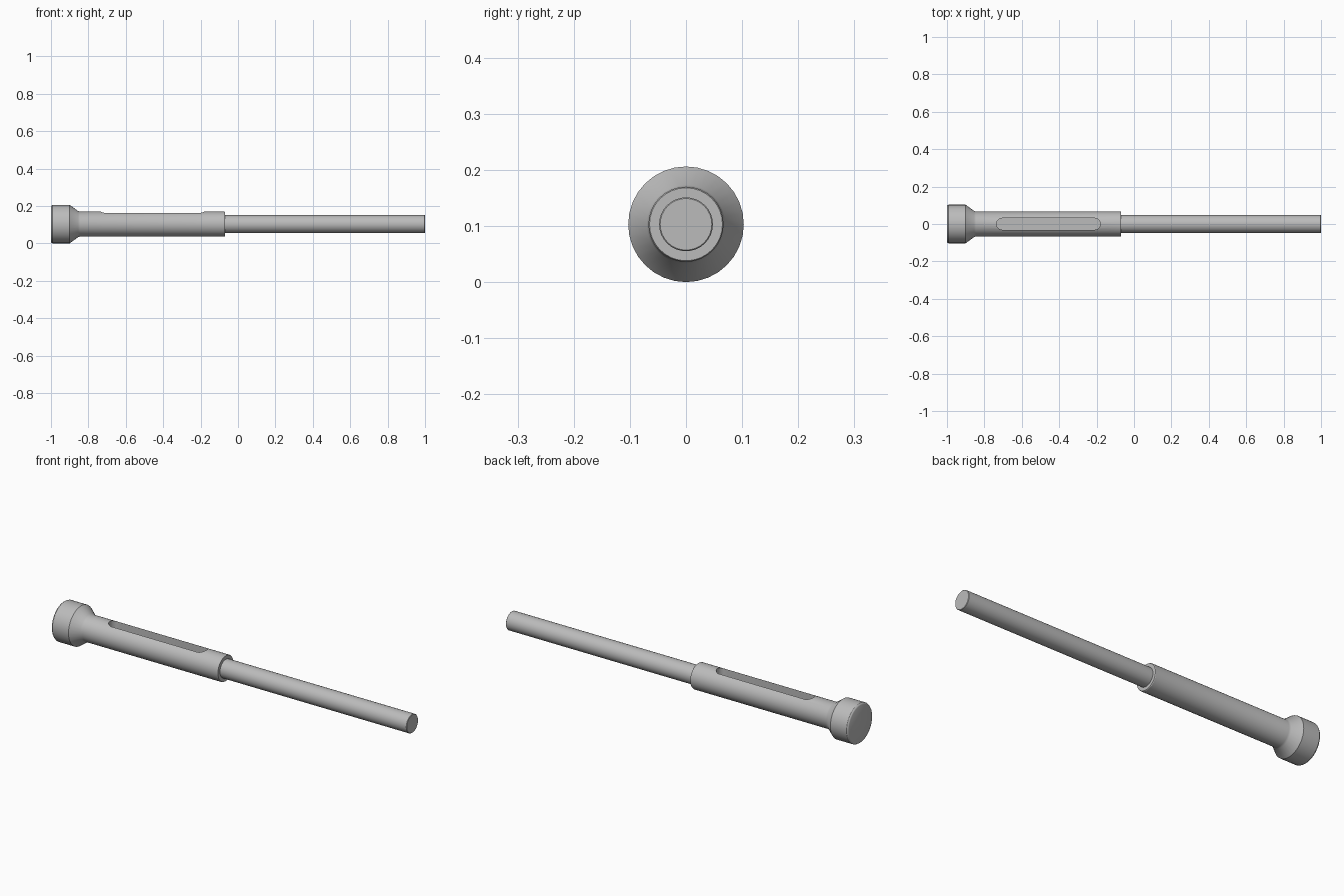
import bpy
import bmesh
import math
from mathutils import Matrix

AXIS_Z = 0.103
SIDES = 32

if "Cube" in bpy.data.objects:
    bpy.data.objects.remove(bpy.data.objects["Cube"], do_unlink=True)

steel = bpy.data.materials.new("plain grey steel")
steel.use_nodes = True
colour = (0.5, 0.5, 0.5, 1)
steel.diffuse_color = colour
steel.node_tree.nodes["Principled BSDF"].inputs["Base Color"].default_value = colour


def add_object(name, bm):
    bmesh.ops.recalc_face_normals(bm, faces=bm.faces)
    mesh = bpy.data.meshes.new(name)
    bm.to_mesh(mesh)
    bm.free()
    mesh.materials.append(steel)
    obj = bpy.data.objects.new(name, mesh)
    bpy.context.collection.objects.link(obj)
    return obj


def turned(name, profile):
    """Solid of revolution about the long axis from (x, radius) points."""
    bm = bmesh.new()
    rings = []
    for x, r in profile:
        angles = [math.tau * i / SIDES for i in range(SIDES)]
        rings.append([bm.verts.new((x, r * math.cos(a), AXIS_Z + r * math.sin(a)))
                      for a in angles])
    for a, b in zip(rings, rings[1:]):
        for i in range(SIDES):
            j = (i + 1) % SIDES
            bm.faces.new((a[i], a[j], b[j], b[i]))
    bm.faces.new(rings[0])
    bm.faces.new(rings[-1])
    return add_object(name, bm)


def slot_cutter(x0, x1, half_width, floor, top):
    """Upright prism with rounded ends."""
    bm = bmesh.new()
    outline = []
    for centre, start in ((x1 - half_width, -90), (x0 + half_width, 90)):
        for i in range(13):
            a = math.radians(start + 15 * i)
            outline.append(bm.verts.new((centre + half_width * math.cos(a),
                                         half_width * math.sin(a), floor)))
    base = bm.faces.new(outline)
    lifted = bmesh.ops.extrude_face_region(bm, geom=[base])["geom"]
    verts = [g for g in lifted if isinstance(g, bmesh.types.BMVert)]
    bmesh.ops.transform(bm, matrix=Matrix.Translation((0, 0, top - floor)), verts=verts)
    return add_object("slot_cutter", bm)


# Flared head and sleeve, turned as one piece
body = turned("head_and_sleeve", [
    (-1, 0.095), (-0.998, 0.099), (-0.992, 0.103), (-0.9, 0.103),
    (-0.855, 0.07), (-0.845, 0.067), (-0.073, 0.067), (-0.07, 0.065)])

# Long round-ended slot in the top of the sleeve
cutter = slot_cutter(-0.735, -0.18, 0.031, AXIS_Z, 0.25)
cut = body.modifiers.new("slot", 'BOOLEAN')
cut.operation = 'DIFFERENCE'
cut.solver = 'EXACT'
cut.object = cutter
bpy.context.view_layer.update()
bpy.context.view_layer.objects.active = body
bpy.ops.object.modifier_apply(modifier=cut.name)
bpy.data.objects.remove(cutter, do_unlink=True)

# Slim rod reaching out of the sleeve
rod = turned("rod", [(-0.1, 0.048), (0.998, 0.048), (1, 0.046)])

bpy.ops.object.select_all(action='DESELECT')
for part in (body, rod):
    part.select_set(True)
bpy.context.view_layer.objects.active = body
bpy.ops.object.shade_smooth_by_angle(angle=math.radians(30))
